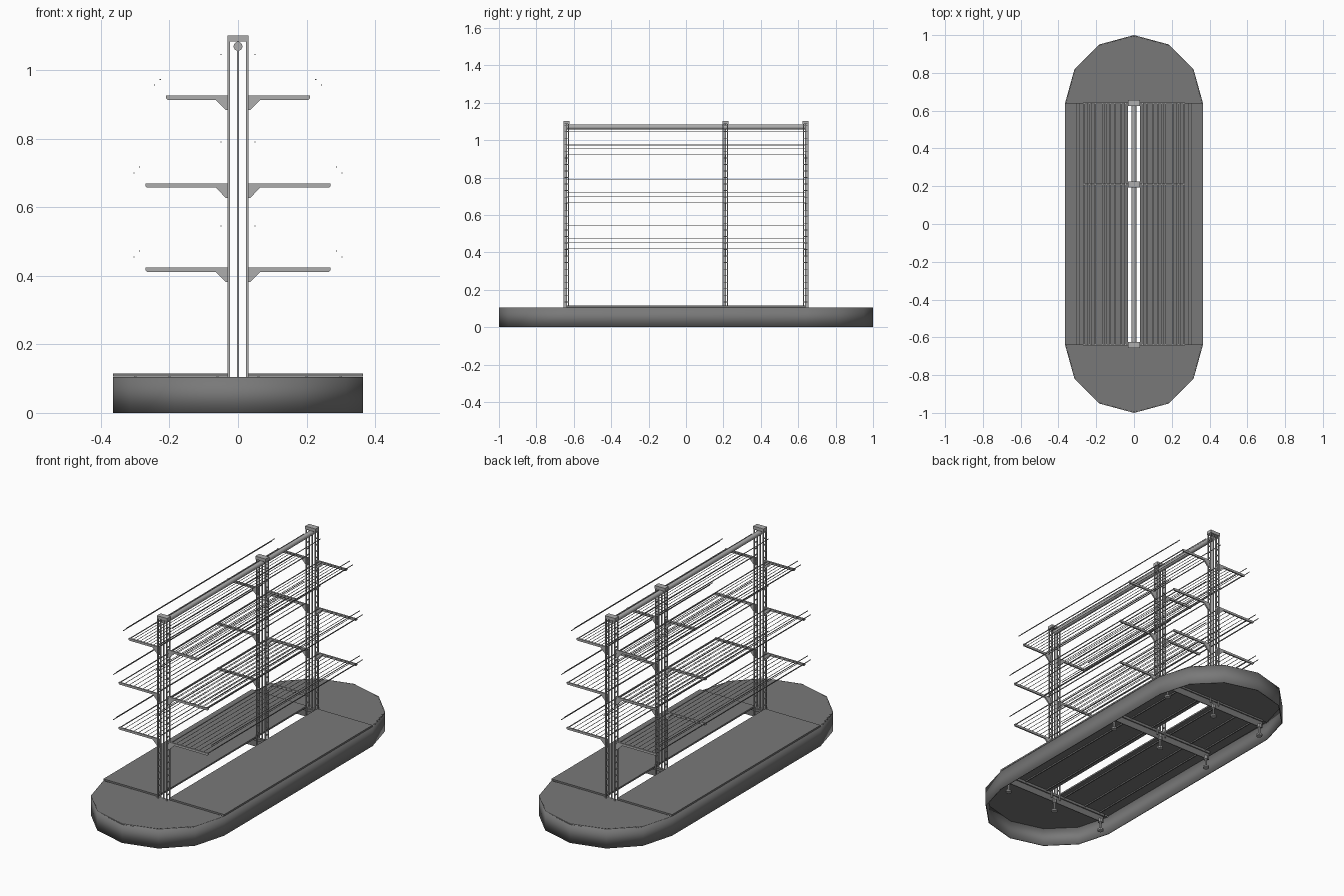
import bpy, bmesh, math

cube = bpy.data.objects.get("Cube")
if cube:
    bpy.data.objects.remove(cube, do_unlink=True)


def material(name, value):
    m = bpy.data.materials.new(name)
    m.use_nodes = True
    col = (value, value, value, 1)
    m.diffuse_color = col
    m.node_tree.nodes["Principled BSDF"].inputs["Base Color"].default_value = col
    return m


DARK = material("dark grey", 0.19)
LIGHT = material("light grey", 0.42)


def finish(name, bm, mat):
    bmesh.ops.recalc_face_normals(bm, faces=bm.faces)
    me = bpy.data.meshes.new(name)
    bm.to_mesh(me)
    bm.free()
    me.materials.append(mat)
    ob = bpy.data.objects.new(name, me)
    bpy.context.collection.objects.link(ob)
    return ob


def box(bm, x0, x1, y0, y1, z0, z1):
    verts = bmesh.ops.create_cube(bm, size=1)["verts"]
    for v in verts:
        v.co = (x1 if v.co.x > 0 else x0, y1 if v.co.y > 0 else y0, z1 if v.co.z > 0 else z0)


def prism(bm, points, direction):
    face = bm.faces.new([bm.verts.new(p) for p in points])
    new = bmesh.ops.extrude_face_region(bm, geom=[face])["geom"]
    bmesh.ops.translate(bm, vec=direction, verts=[g for g in new if isinstance(g, bmesh.types.BMVert)])


def smooth(ob, degrees):
    bpy.ops.object.select_all(action="DESELECT")
    ob.select_set(True)
    bpy.context.view_layer.objects.active = ob
    bpy.ops.object.shade_smooth_by_angle(angle=math.radians(degrees))


END = 0.64
HALF_X = 0.365
POSTS = (-END, 0.21, END)
SIDES = (-1, 1)
TOP = 0.105

# Base: low-sided rounded end outline, skirt wall and end covers
arc = [(HALF_X, END), (0.315, 0.82), (0.185, 0.95), (0, 1), (-0.185, 0.95), (-0.315, 0.82), (-HALF_X, END)]
outline = arc + [(-x, -y) for x, y in arc]

bm = bmesh.new()
low = [bm.verts.new((x, y, 0)) for x, y in outline]
high = [bm.verts.new((x, y, TOP)) for x, y in outline]
for i in range(len(outline)):
    j = (i + 1) % len(outline)
    bm.faces.new((low[i], low[j], high[j], high[i]))
skirt = finish("base_skirt", bm, DARK)
mod = skirt.modifiers.new("wall", "SOLIDIFY")
mod.thickness = 0.005
mod.offset = -1
smooth(skirt, 40)

bm = bmesh.new()
for s in SIDES:
    prism(bm, [(s * x, s * y, TOP) for x, y in arc], (0, 0, -0.005))
finish("base_end_covers", bm, DARK)

# Deck: two folded trays with an open slot down the middle
bm = bmesh.new()
for s in SIDES:
    a, b = sorted((s * 0.031, s * HALF_X))
    box(bm, a, b, -END, END, 0.106, 0.115)
finish("deck_trays", bm, DARK)

# Hidden supports: slotted cross beams, ribs and adjustable feet
bm = bmesh.new()
for y in POSTS:
    box(bm, -0.33, 0.33, y - 0.008, y + 0.008, 0.09, 0.104)
    box(bm, -0.33, 0.33, y - 0.002, y + 0.002, 0.055, 0.09)
for s in SIDES:
    for x in (0.06, 0.2, 0.3):
        box(bm, s * x - 0.003, s * x + 0.003, -END, END, 0.099, 0.106)
finish("base_beams", bm, DARK)

bm = bmesh.new()
for y in POSTS:
    for x in (-0.31, 0, 0.31):
        for radius, z0, z1 in ((0.016, 0.0, 0.01), (0.006, 0.01, 0.06), (0.012, 0.05, 0.07)):
            new = bmesh.ops.create_cone(bm, cap_ends=True, segments=10, radius1=radius, radius2=radius, depth=z1 - z0)
            bmesh.ops.translate(bm, vec=(x, y, (z0 + z1) / 2), verts=new["verts"])
finish("levelling_feet", bm, LIGHT)

# Posts: perforated side plates around a thin centre web, with caps
bm = bmesh.new()
for y in POSTS:
    for s in SIDES:
        a, b = sorted((s * 0.024, s * 0.03))
        for e in SIDES:
            c, d = sorted((y + e * 0.009, y + e * 0.014))
            box(bm, a, b, c, d, 0.07, 1.085)
        for i in range(29):
            z = 0.1 + i * 0.035
            box(bm, a, b, y - 0.009, y + 0.009, z - 0.002, z + 0.002)
    box(bm, -0.003, 0.003, y - 0.003, y + 0.003, 0.07, 1.085)
finish("posts", bm, LIGHT)

bm = bmesh.new()
for y in POSTS:
    box(bm, -0.031, 0.031, y - 0.016, y + 0.016, 1.085, 1.102)
finish("post_caps", bm, LIGHT)

# Round tube tying the posts together
bpy.ops.mesh.primitive_cylinder_add(vertices=16, radius=0.013, depth=2 * END, location=(0, 0, 1.07), rotation=(math.pi / 2, 0, 0))
tube = bpy.context.object
tube.name = "top_tube"
tube.data.materials.append(LIGHT)
smooth(tube, 40)

# Shelves: brackets, thin shelf wires and raised guard wires
brackets, wires, guards = bmesh.new(), bmesh.new(), bmesh.new()
for z, reach in ((0.424, 0.27), (0.67, 0.27), (0.926, 0.21)):
    for s in SIDES:
        profile = [(0.024, 0), (reach, 0), (reach, -0.008), (reach - 0.004, -0.012), (0.065, -0.012), (0.036, -0.042), (0.024, -0.042)]
        for y in POSTS:
            prism(brackets, [(s * x, y - 0.004, z + h) for x, h in profile], (0, 0.008, 0))
        count = 9
        for i in range(count):
            x = s * (0.045 + (reach - 0.05) * i / (count - 1))
            r = 0.002 if i in (0, count - 1) else 0.001
            box(wires, x - r, x + r, -END, END, z - 2 * r, z)
        for x, h in ((0.05, 0.121), (reach + 0.017, 0.048), (reach + 0.034, 0.031)):
            box(guards, s * x - 0.0015, s * x + 0.0015, -END, END, z + h - 0.0015, z + h + 0.0015)
finish("shelf_brackets", brackets, LIGHT)
finish("shelf_wires", wires, LIGHT)
finish("guard_wires", guards, LIGHT)
